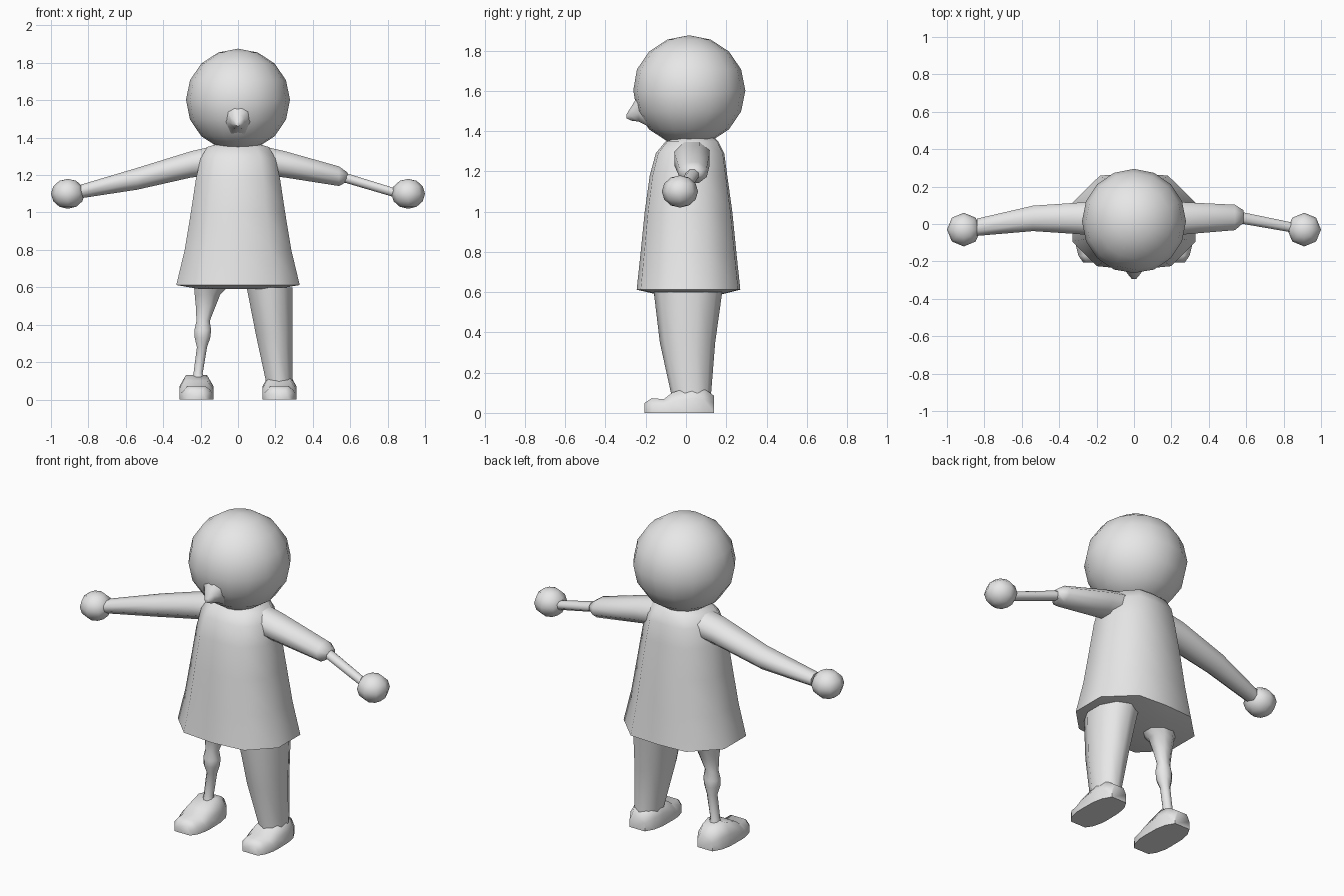
import bpy, bmesh, math

if "Cube" in bpy.data.objects:
    bpy.data.objects.remove(bpy.data.objects["Cube"])

grey = bpy.data.materials.new("plain grey")
grey.diffuse_color = (0.8, 0.8, 0.8, 1)
grey.use_nodes = True
grey.node_tree.nodes["Principled BSDF"].inputs["Base Color"].default_value = grey.diffuse_color


def finish(name, bm, angle=60):
    bmesh.ops.recalc_face_normals(bm, faces=bm.faces)
    mesh = bpy.data.meshes.new(name)
    bm.to_mesh(mesh)
    bm.free()
    mesh.materials.append(grey)
    ob = bpy.data.objects.new(name, mesh)
    bpy.context.collection.objects.link(ob)
    bpy.ops.object.select_all(action='DESELECT')
    ob.select_set(True)
    bpy.context.view_layer.objects.active = ob
    bpy.ops.object.shade_smooth_by_angle(angle=math.radians(angle))
    return ob


def loft(name, rings, angle=60):
    """Skin a list of equally long point rings and cap both ends."""
    bm = bmesh.new()
    rows = [[bm.verts.new(p) for p in ring] for ring in rings]
    n = len(rows[0])
    for a, b in zip(rows, rows[1:]):
        for i in range(n):
            j = (i + 1) % n
            bm.faces.new((a[i], a[j], b[j], b[i]))
    bm.faces.new(rows[0])
    bm.faces.new(rows[-1])
    return finish(name, bm, angle)


def circle(n):
    return [(math.cos(2 * math.pi * (i + 0.5) / n), math.sin(2 * math.pi * (i + 0.5) / n)) for i in range(n)]


def tube_z(name, sections, n=10):
    # section: z, x min, x max, y min, y max
    return loft(name, [[((x0 + x1) / 2 + c * (x1 - x0) / 2, (y0 + y1) / 2 + s * (y1 - y0) / 2, z)
                        for c, s in circle(n)] for z, x0, x1, y0, y1 in sections])


def tube_x(name, sections, side, n=8):
    # section: x, y min, y max, z min, z max
    return loft(name, [[(side * x, (y0 + y1) / 2 + c * (y1 - y0) / 2 * 1.05,
                         (z0 + z1) / 2 + s * (z1 - z0) / 2 * 1.05)
                        for c, s in circle(n)] for x, y0, y1, z0, z1 in sections])


def ball(name, centre, radii, u, v):
    bm = bmesh.new()
    bmesh.ops.create_uvsphere(bm, u_segments=u, v_segments=v, radius=1)
    for p in bm.verts:
        p.co = [c + r * q for c, r, q in zip(centre, radii, p.co)]
        p.co.y = max(p.co.y, -0.262)      # slightly flattened face
    return finish(name, bm)


# Head and nose
ball("head", (0, 0.015, 1.602), (0.278, 0.28, 0.274), 16, 8)
loft("nose", [[(c * w, y, (z0 + z1) / 2 + s * (z1 - z0) / 2) for c, s in circle(8)]
              for y, w, z0, z1 in [(-0.18, 0.1, 1.41, 1.64), (-0.235, 0.062, 1.442, 1.59),
                                   (-0.268, 0.036, 1.448, 1.53), (-0.295, 0.012, 1.462, 1.486)]])

# Flared coat with a ten-cornered outline
half = [(0, 1), (0.55, 0.96), (1, 0.42), (1, -0.38), (0.6, -0.92), (0, -1)]
outline = half + [(-x, y) for x, y in half[-2:0:-1]]
coat = [(0.59, 0.2, -0.15, 0.18), (0.612, 0.33, -0.245, 0.27), (0.8, 0.285, -0.225, 0.25),
        (1.0, 0.252, -0.205, 0.23), (1.18, 0.225, -0.18, 0.205), (1.29, 0.2, -0.15, 0.19),
        (1.35, 0.165, -0.1, 0.16), (1.375, 0.08, -0.02, 0.13)]
loft("coat", [[(x * rx, y * (yb if y > 0 else -yf), z) for x, y in outline]
              for z, rx, yf, yb in coat])

# Full-sleeved arm, and short-sleeved arm with a thin forearm
upper = [(0.12, -0.06, 0.12, 1.2, 1.36), (0.25, -0.06, 0.12, 1.185, 1.33)]
tube_x("long_sleeve", upper + [(0.54, -0.04, 0.1, 1.12, 1.24), (0.84, -0.065, 0.03, 1.075, 1.15)], -1)
tube_x("short_sleeve", upper + [(0.54, -0.035, 0.105, 1.14, 1.248), (0.585, 0.005, 0.075, 1.165, 1.215)], 1)
tube_x("forearm", [(0.55, 0.005, 0.07, 1.165, 1.22), (0.84, -0.045, 0.01, 1.08, 1.13)], 1)
for side, label in ((-1, "left"), (1, "right")):
    ball(label + "_hand", (side * 0.91, -0.03, 1.1), (0.09, 0.09, 0.08), 8, 6)

# Full trouser leg
tube_z("trouser_leg", [(0.6, 0.04, 0.297, -0.16, 0.18), (0.35, 0.09, 0.297, -0.13, 0.145),
                       (0.1, 0.145, 0.295, -0.075, 0.125), (0.04, 0.145, 0.295, -0.075, 0.13)])

# Thin peg leg with a knobbly knee, and the stub above it
tube_z("peg_leg", [(0.62, -0.245, -0.03, -0.07, 0.13), (0.56, -0.237, -0.09, -0.035, 0.1),
                   (0.5, -0.23, -0.115, -0.02, 0.08), (0.42, -0.225, -0.148, -0.01, 0.06),
                   (0.37, -0.237, -0.14, -0.02, 0.07), (0.33, -0.235, -0.145, -0.02, 0.07),
                   (0.28, -0.222, -0.163, 0, 0.06), (0.14, -0.24, -0.187, 0, 0.06),
                   (0.08, -0.255, -0.165, -0.02, 0.08)], 8)

# Shoes with a raised toe cap
shoe = [(-0.205, 0.05, 0.05), (-0.17, 0.075, 0.073), (-0.11, 0.09, 0.068),
        (-0.07, 0.092, 0.1), (0.03, 0.09, 0.132), (0.09, 0.078, 0.12), (0.14, 0.05, 0.085)]
for side, label in ((-1, "left"), (1, "right")):
    loft(label + "_shoe", [[(side * 0.222 + w * u, y, h * v) for u, v in
                            ((-1, 0), (-1, 0.55), (-0.62, 1), (0.62, 1), (1, 0.55), (1, 0))]
                           for y, w, h in shoe])
